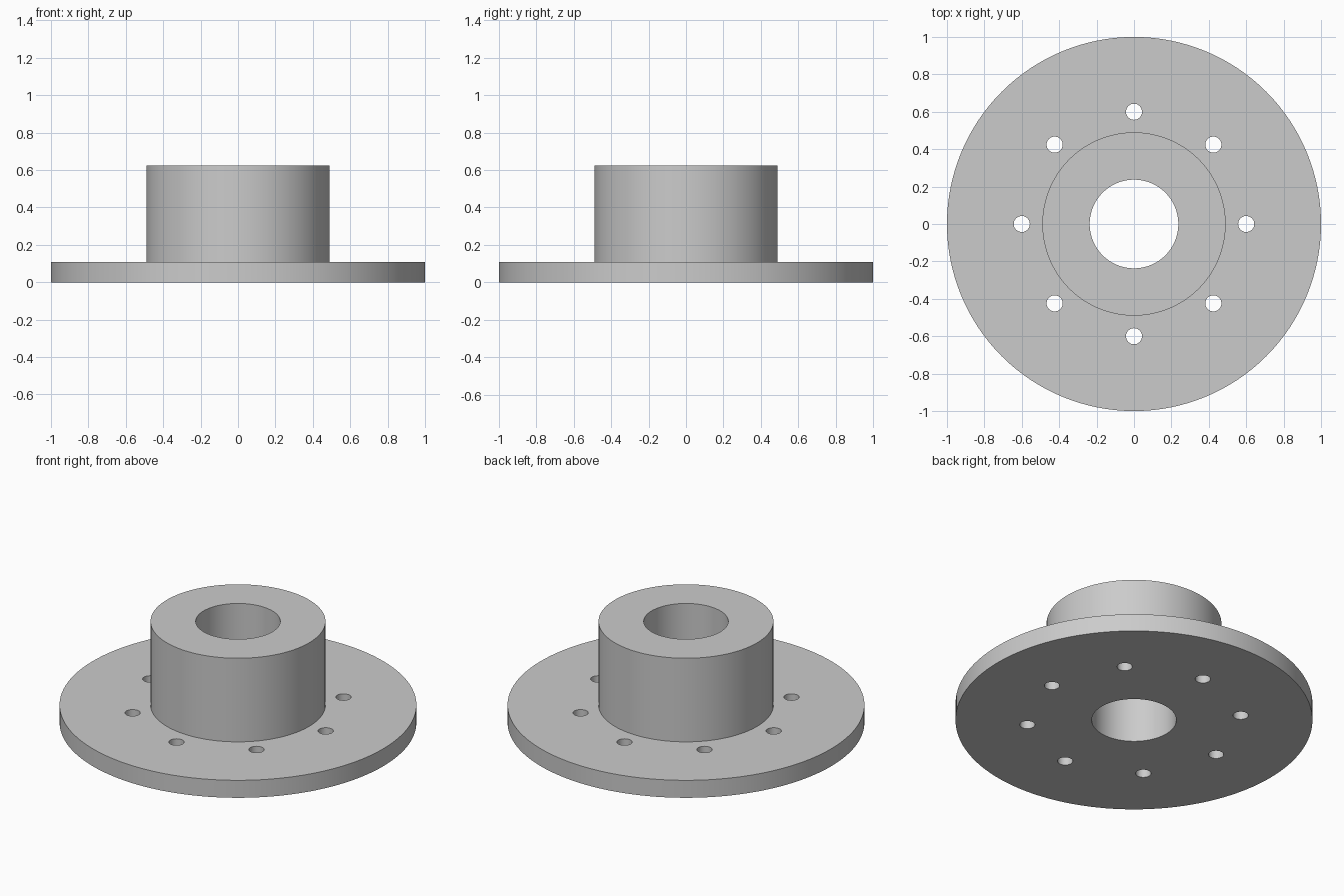
import bpy
import bmesh
from math import cos, sin, tau

if "Cube" in bpy.data.objects:
    bpy.data.objects.remove(bpy.data.objects["Cube"], do_unlink=True)

FLANGE_R, HUB_R, BORE_R = 1.0, 0.49, 0.237
FLANGE_H, HUB_H = 0.108, 0.625
HOLE_R, HOLE_CIRCLE_R, HOLES = 0.043, 0.6, 8

grey = bpy.data.materials.new("grey metal")
grey.use_nodes = True
colour = (0.6, 0.6, 0.6, 1)
grey.diffuse_color = colour
grey.node_tree.nodes["Principled BSDF"].inputs["Base Color"].default_value = colour


def add_object(name, bm):
    bmesh.ops.recalc_face_normals(bm, faces=bm.faces)
    mesh = bpy.data.meshes.new(name)
    bm.to_mesh(mesh)
    bm.free()
    mesh.materials.append(grey)
    obj = bpy.data.objects.new(name, mesh)
    bpy.context.collection.objects.link(obj)
    return obj


def lathe(name, profile, segments):
    """Turn a closed (radius, height) outline around z."""
    bm = bmesh.new()
    rings = []
    for i in range(segments):
        a = tau * i / segments
        rings.append([bm.verts.new((r * cos(a), r * sin(a), z)) for r, z in profile])
    n = len(profile)
    for i in range(segments):
        here, there = rings[i], rings[(i + 1) % segments]
        for j in range(n):
            k = (j + 1) % n
            bm.faces.new((here[j], there[j], there[k], here[k]))
    return add_object(name, bm)


# Flange and hub, turned as one piece with a through bore
body = lathe("flanged_hub", [
    (BORE_R, 0), (FLANGE_R, 0), (FLANGE_R, FLANGE_H),
    (HUB_R, FLANGE_H), (HUB_R, HUB_H), (BORE_R, HUB_H),
], 128)

# Bolt hole cutters around the hub
bm = bmesh.new()
for i in range(HOLES):
    a = tau * i / HOLES
    drill = bmesh.ops.create_cone(bm, cap_ends=True, segments=32, radius1=HOLE_R,
                                  radius2=HOLE_R, depth=FLANGE_H * 3)
    bmesh.ops.translate(bm, verts=drill["verts"],
                        vec=(HOLE_CIRCLE_R * cos(a), HOLE_CIRCLE_R * sin(a), FLANGE_H / 2))
cutter = add_object("bolt_hole_cutter", bm)
cutter.hide_render = True

# Drill the holes
drilling = body.modifiers.new("bolt holes", "BOOLEAN")
drilling.operation = "DIFFERENCE"
drilling.solver = "EXACT"
drilling.object = cutter
bpy.ops.object.select_all(action="DESELECT")
body.select_set(True)
bpy.context.view_layer.objects.active = body
bpy.ops.object.modifier_apply(modifier=drilling.name)
bpy.data.objects.remove(cutter, do_unlink=True)

# Round walls smooth, rims sharp
bpy.ops.object.shade_smooth_by_angle(angle=0.6)
